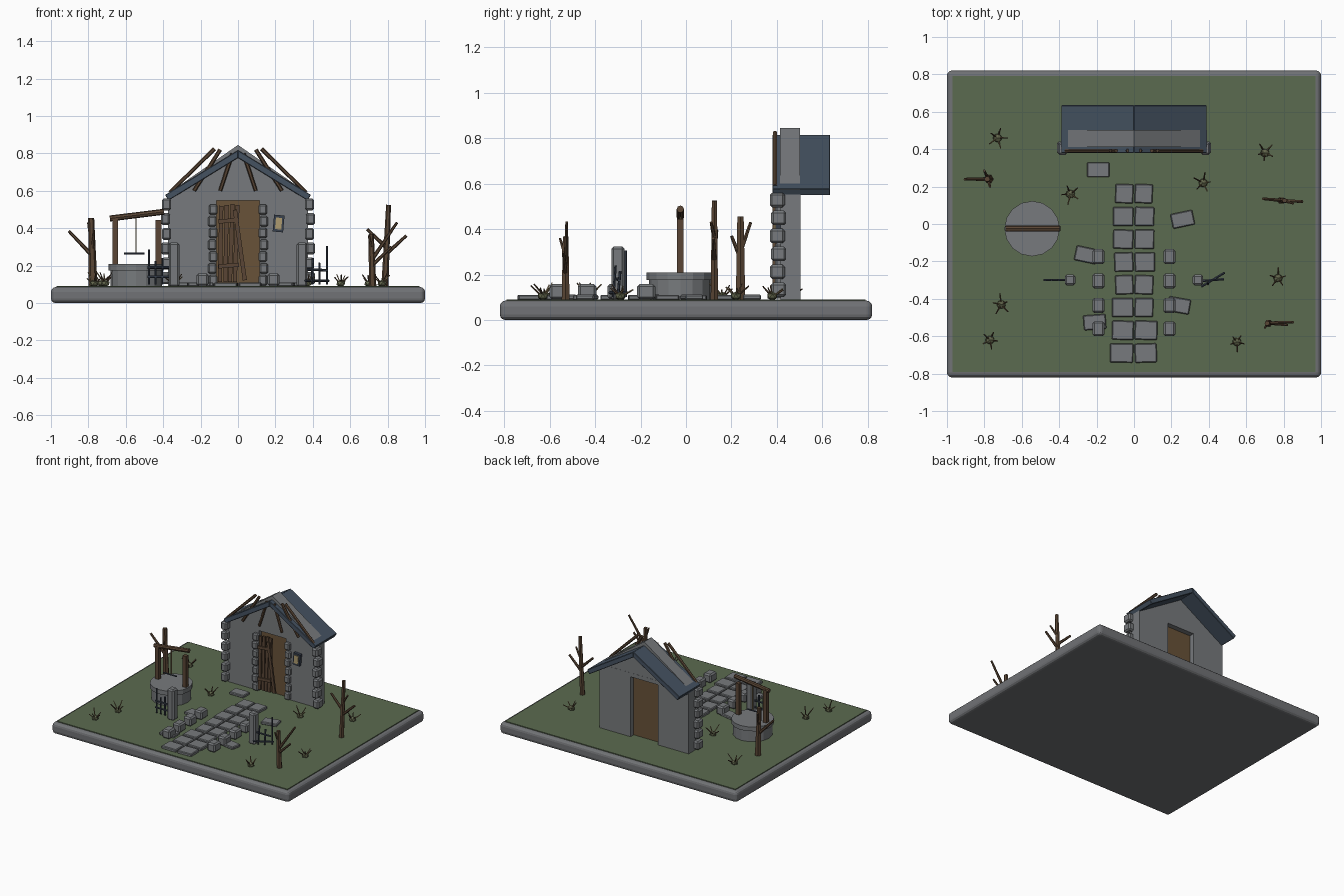
import bpy, bmesh, math, random
from mathutils import Vector, Matrix

if "Cube" in bpy.data.objects:
    bpy.data.objects.remove(bpy.data.objects["Cube"])

random.seed(4)


def mat(name, r, g, b):
    m = bpy.data.materials.new(name)
    m.diffuse_color = (r, g, b, 1)
    m.use_nodes = True
    m.node_tree.nodes["Principled BSDF"].inputs["Base Color"].default_value = m.diffuse_color
    return m


STONE = mat("grey stone", .185, .195, .205)
BASE = mat("base stone", .165, .17, .18)
GRASS = mat("moss green", .105, .145, .08)
SLATE = mat("slate blue", .06, .085, .12)
WOOD = mat("dark wood", .10, .06, .035)
DOOR = mat("door brown", .14, .085, .04)
IRON = mat("dark iron", .04, .052, .075)
PANE = mat("dull yellow", .42, .33, .16)
TUFT = mat("olive tuft", .12, .13, .07)
DRY = mat("dry straw", .24, .18, .09)


def finish(name, bm, m, bevel=0, seg=1):
    bmesh.ops.recalc_face_normals(bm, faces=bm.faces)
    me = bpy.data.meshes.new(name)
    bm.to_mesh(me)
    bm.free()
    me.materials.append(m)
    ob = bpy.data.objects.new(name, me)
    bpy.context.collection.objects.link(ob)
    if bevel:
        b = ob.modifiers.new("bevel", 'BEVEL')
        b.width, b.segments = bevel, seg
    return ob


def box(name, c, s, m, bevel=0, rot=0, tilt=0, seg=1):
    """Box by centre and size; rot turns about z, tilt about y."""
    bm = bmesh.new()
    M = (Matrix.Translation(c) @ Matrix.Rotation(math.radians(rot), 4, 'Z')
         @ Matrix.Rotation(math.radians(tilt), 4, 'Y') @ Matrix.Diagonal((*s, 1)))
    bmesh.ops.create_cube(bm, size=1, matrix=M)
    return finish(name, bm, m, bevel, seg)


def prism(name, pts, y0, y1, m, bevel=0):
    """Extrude an x-z profile along y."""
    bm = bmesh.new()
    f = bm.faces.new([bm.verts.new((x, y0, z)) for x, z in pts])
    r = bmesh.ops.extrude_face_region(bm, geom=[f])
    bmesh.ops.translate(bm, vec=(0, y1 - y0, 0),
                        verts=[v for v in r['geom'] if isinstance(v, bmesh.types.BMVert)])
    return finish(name, bm, m, bevel)


def sticks(name, lines, m, sides=6):
    """Round bars: each line is (start, end, start radius, end radius)."""
    bm = bmesh.new()
    for p, q, r1, r2 in lines:
        p, q = Vector(p), Vector(q)
        d = q - p
        M = Matrix.Translation((p + q) / 2) @ d.to_track_quat('Z', 'Y').to_matrix().to_4x4()
        bmesh.ops.create_cone(bm, cap_ends=True, segments=sides, radius1=r1, radius2=r2,
                              depth=d.length, matrix=M)
    return finish(name, bm, m)


# base slab and lawn
box("base_slab", (0, 0, .0425), (2, 1.64, .085), BASE, .025, seg=3)
box("lawn", (0, 0, .08), (1.94, 1.58, .022), GRASS)

# ruined house front
for s in (-1, 1):
    box("house_wall", (s * .245, .46, .333), (.26, .088, .49), STONE)
box("lintel", (0, .46, .563), (.24, .088, .03), STONE)
prism("gable", [(-.39, .575), (.39, .575), (0, .845)], .413, .503, STONE)
for s in (-1, 1):
    prism("roof_slope", [(0, .817), (s * .39, .578), (s * .372, .548), (0, .776)],
          .38, .635, SLATE, .003)
box("door_panel", (0, .455, .32), (.232, .02, .46), DOOR)

# corner and doorway stones
for s in (-1, 1):
    for i in range(6):
        k = .006 * (i % 2)
        box("corner_stone", (s * (.388 - k), .408 - k, .133 + i * .079),
            (.05, .066, .064), STONE, .01)
    for i in range(7):
        k = .005 * (i % 2)
        box("doorway_stone", (s * (.133 + k), .412, .122 + i * .063),
            (.046, .04, .055), STONE, .008)

# broken door: leaning slats with braces
for x, top, tilt in ((-.093, .52, 1), (-.064, .525, 1), (-.036, .53, 2), (-.01, .525, 2)):
    box("door_slat", (x, .402, (.112 + top) / 2), (.022, .014, top - .112), WOOD, tilt=tilt)
box("loose_slat", (.01, .388, .31), (.022, .014, .38), WOOD, tilt=-8)
for z in (.2, .44):
    box("door_brace", (-.05, .391, z), (.11, .01, .022), WOOD, tilt=-5)

# bare rafters fanned above the eaves
for s in (-1, 1):
    sticks("rafters", [((s * x1, .392, z1), (s * x2, .392, z2), .011, .010)
                       for x1, z1, x2, z2 in ((.125, .825, .365, .59), (.095, .82, .235, .60),
                                              (.03, .80, .095, .60))], WOOD)

# small wall lantern
box("lantern_frame", (.217, .404, .425), (.056, .022, .09), IRON, tilt=5)
box("lantern_pane", (.217, .391, .425), (.034, .006, .062), PANE, tilt=5)

# paving path in two columns
rows = ((-.10, .10), (-.112, .108), (-.112, .108), (-.105, .112),
        (-.10, .103), (-.118, .103), (-.118, .125), (-.128, .122))
for i, (a, b) in enumerate(rows):
    for lo, hi in ((a, -.004), (.004, b)) if i != 6 else ((a, -.002), (.004, b)):
        box("paving_stone", ((lo + hi) / 2, .162 - i * .1217, .0985), (hi - lo, .102, .024),
            STONE, .005, rot=random.uniform(-2, 2))
for x, y, r in ((-.19, .29, 0), (.26, .025, 12), (-.255, -.165, -12), (-.21, -.525, 4),
                (.24, -.435, -10)):
    box("loose_stone", (x, y, .1), (.12, .08, .022), STONE, .005, rot=r)

# low border blocks
for s in (-1, 1):
    for y in (-.175, -.305, -.435, -.56):
        box("border_block", (s * .19, y, .125), (.065, .08, .066), STONE, .01)

# gate posts
for s in (-1, 1):
    box("gate_post", (s * .342, -.30, .205), (.056, .058, .236), STONE, .01)

# iron gates, the right one broken
sticks("left_gate", [((x, -.30, .10), (x, -.30, z), .006, .006)
                     for x, z in ((-.475, .285), (-.44, .225), (-.405, .24))]
       + [((-.485, -.30, z), (-.36, -.30, z), .007, .007) for z in (.14, .19)], IRON)
sticks("right_gate", [((.475, -.265, .10), (.475, -.265, .305), .006, .006),
                      ((.395, -.32, .10), (.40, -.31, .24), .006, .006),
                      ((.435, -.30, .10), (.435, -.29, .215), .006, .006),
                      ((.36, -.335, .12), (.485, -.26, .12), .007, .007),
                      ((.36, -.305, .18), (.48, -.295, .175), .007, .007)], IRON)

# well with windlass
W = (-.545, -.025)
sticks("well_body", [((*W, .085), (*W, .185), .138, .138)], STONE, 16)
sticks("well_rim", [((*W, .175), (*W, .208), .148, .148)], STONE, 16)
for x, top in ((-.657, .46), (-.425, .445)):
    box("well_post", (x, W[1], (.09 + top) / 2), (.03, .03, top - .09), WOOD)
sticks("well_beam", [((-.685, W[1], .452), (-.395, W[1], .488), .016, .016)], WOOD, 8)
sticks("well_rope", [((*W, .265), (*W, .468), .004, .004)], DRY)
sticks("rope_bar", [((-.61, W[1], .265), (-.50, W[1], .265), .006, .006)], IRON)

# dead trees
sticks("left_tree", [((-.775, .24, .085), (-.785, .24, .455), .024, .016),
                     ((-.785, .24, .26), (-.905, .24, .385), .012, .008),
                     ((-.78, .24, .30), (-.80, .285, .43), .010, .007),
                     ((-.78, .24, .27), (-.77, .20, .37), .010, .007)], WOOD)
sticks("right_tree", [((.785, .125, .085), (.805, .125, .525), .019, .013),
                      ((.79, .125, .26), (.90, .12, .36), .011, .008),
                      ((.80, .125, .29), (.69, .135, .395), .011, .008),
                      ((.80, .125, .36), (.85, .11, .43), .010, .006)], WOOD)
sticks("front_tree", [((.72, -.53, .085), (.712, -.53, .368), .020, .014),
                      ((.715, -.53, .23), (.85, -.525, .43), .011, .007),
                      ((.715, -.53, .20), (.82, -.54, .30), .010, .007),
                      ((.715, -.53, .28), (.70, -.555, .36), .009, .006)], WOOD)

# weed tufts with dry stalks
for i, (x, y) in enumerate(((-.73, .46), (-.34, .16), (.37, .22), (.70, .38), (.77, -.29),
                            (.55, -.63), (-.71, -.43), (-.77, -.62))):
    bm = bmesh.new()
    bmesh.ops.create_icosphere(bm, subdivisions=1, radius=1, matrix=Matrix.Translation(
        (x, y, .105)) @ Matrix.Diagonal((.027, .025, .02, 1)))
    finish("weed_tuft", bm, TUFT)
    stalks = []
    for k in range(5):
        a = k * math.tau / 5 + i * .7
        l = random.uniform(.035, .06)
        stalks.append(((x, y, .1), (x + l * math.cos(a), y + l * math.sin(a),
                                    random.uniform(.13, .165)), .005, .003))
    sticks("weed_stalks", stalks[:3], WOOD, 4)
    sticks("dry_stalks", stalks[3:], DRY, 4)
